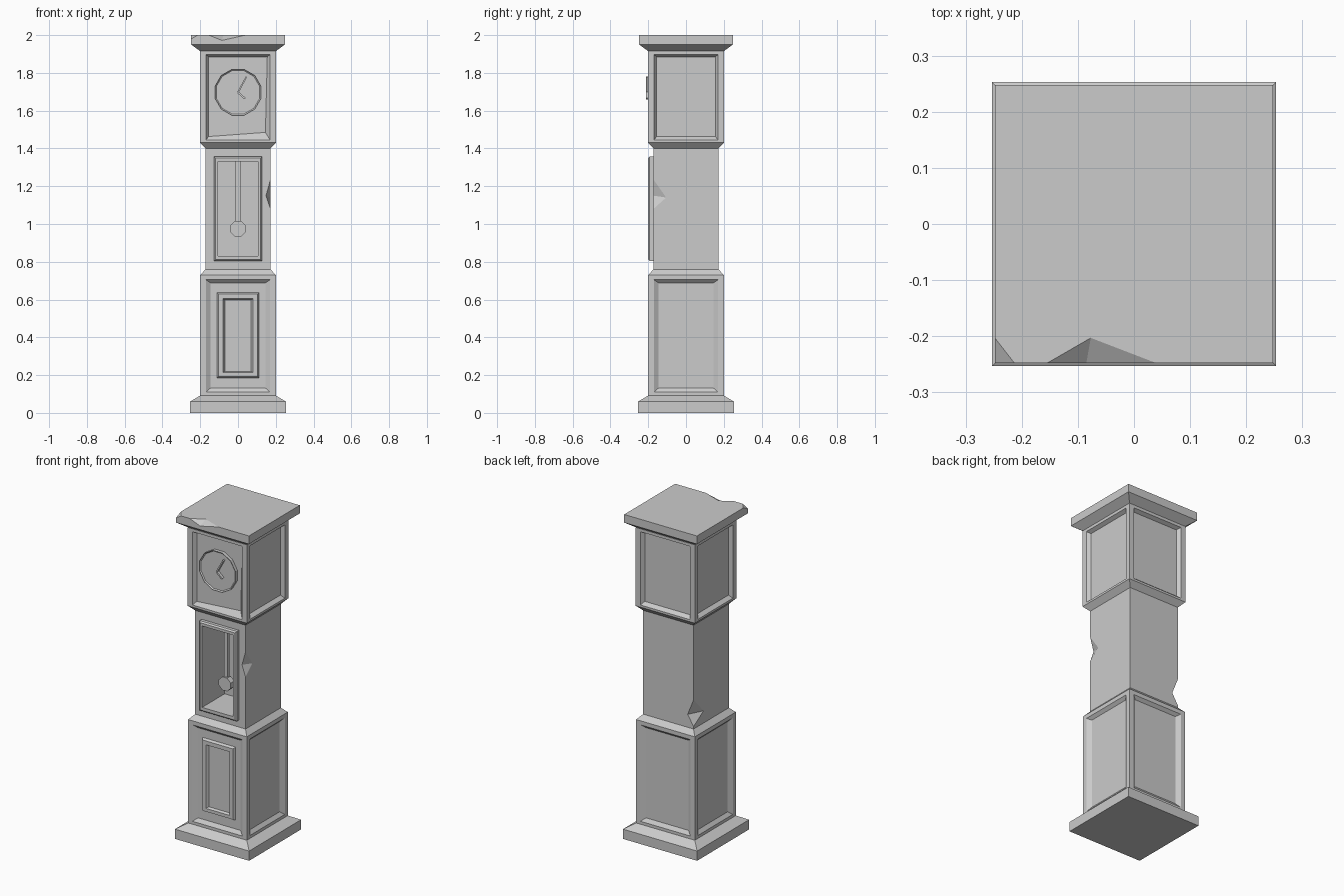
import bpy, bmesh, math
from mathutils import Vector

cube = bpy.data.objects.get("Cube")
if cube:
    bpy.data.objects.remove(cube, do_unlink=True)

GREY = (0.6, 0.6, 0.6, 1)
mat = bpy.data.materials.new("plain_grey")
mat.use_nodes = True
mat.diffuse_color = GREY
mat.node_tree.nodes["Principled BSDF"].inputs["Base Color"].default_value = GREY

FRONT, BACK = Vector((0, -1, 0)), Vector((0, 1, 0))
LEFT, RIGHT = Vector((1, 0, 0)), Vector((-1, 0, 0))
SIDES = (FRONT, LEFT, BACK, RIGHT)
UP = Vector((0, 0, 1))


def finish(bm, name):
    bmesh.ops.recalc_face_normals(bm, faces=bm.faces)
    mesh = bpy.data.meshes.new(name)
    bm.to_mesh(mesh)
    bm.free()
    obj = bpy.data.objects.new(name, mesh)
    mesh.materials.append(mat)
    bpy.context.collection.objects.link(obj)
    return obj


def square_loft(profile):
    """Square section swept through (half width, height) pairs."""
    bm = bmesh.new()
    rings = [[bm.verts.new((sx * w, sy * w, z)) for sx, sy in
              ((-1, -1), (1, -1), (1, 1), (-1, 1))] for w, z in profile]
    for a, b in zip(rings, rings[1:]):
        for i in range(4):
            j = (i + 1) % 4
            bm.faces.new((a[i], a[j], b[j], b[i]))
    bm.faces.new(rings[0][::-1])
    bm.faces.new(rings[-1])
    bm.normal_update()
    return bm


def tall_face(bm, side):
    """Largest face looking towards one side."""
    bm.normal_update()
    return max((f for f in bm.faces if f.normal.dot(side) > 0.9), key=lambda f: f.calc_area())


def step_panel(bm, face, side, steps):
    """Successive insets of one face: (half width, bottom, top, distance from axis)."""
    across = UP.cross(side)
    for half, low, high, dist in steps:
        mid = face.calc_center_median()
        signs = {v: ((v.co - mid).dot(across), v.co.z - mid.z) for v in face.verts}
        old = list(face.verts)
        new = [bm.verts.new(side * dist + across * math.copysign(half, signs[v][0])
                            + UP * (high if signs[v][1] > 0 else low)) for v in old]
        bm.faces.remove(face)
        for i in range(4):
            j = (i + 1) % 4
            bm.faces.new((old[i], old[j], new[j], new[i]))
        face = bm.faces.new(new)
    return face


def chip(obj, points, pivot):
    """Knock a tetrahedral chip out, enlarged about a point on the broken surface."""
    bm = bmesh.new()
    verts = [bm.verts.new(pivot + (Vector(p) - pivot) * 1.6) for p in points]
    for skip in range(4):
        bm.faces.new([v for i, v in enumerate(verts) if i != skip])
    cutter = finish(bm, "chip_cutter")
    cutter.hide_render = True
    mod = obj.modifiers.new("chip", "BOOLEAN")
    mod.object = cutter
    mod.solver = "EXACT"
    bpy.context.view_layer.objects.active = obj
    bpy.ops.object.modifier_apply(modifier=mod.name)
    bpy.data.objects.remove(cutter, do_unlink=True)


def edge_chip(obj, a, b, c, d):
    """Chip with its valley running from c to d."""
    chip(obj, (a, b, c, d), (Vector(c) + Vector(d)) / 2)


def prism(name, outline, y_back, y_front):
    """Outline in x and z, extruded forward."""
    bm = bmesh.new()
    face = bm.faces.new([bm.verts.new((x, y_back, z)) for x, z in outline])
    made = bmesh.ops.extrude_face_region(bm, geom=[face])["geom"]
    for v in made:
        if isinstance(v, bmesh.types.BMVert):
            v.co.y = y_front
    return finish(bm, name)


def circle(radius, z, count):
    return [(radius * math.cos(math.tau * (i + 0.5) / count),
             z + radius * math.sin(math.tau * (i + 0.5) / count)) for i in range(count)]


# Plinth
finish(square_loft([(0.253, 0), (0.253, 0.06), (0.2, 0.092)]), "plinth")

# Lower case, with a sunk panel on each side and a small framed panel in front
bm = square_loft([(0.2, 0.092), (0.2, 0.73), (0.172, 0.76)])
for side in SIDES:
    steps = [(0.17, 0.11, 0.705, 0.2), (0.145, 0.132, 0.688, 0.183)]
    if side is FRONT:
        steps += [(0.112, 0.185, 0.637, 0.183), (0.104, 0.193, 0.629, 0.198),
                  (0.08, 0.213, 0.605, 0.198), (0.07, 0.22, 0.597, 0.183)]
    step_panel(bm, tall_face(bm, side), side, steps)
finish(bm, "lower_case")

# Trunk, with a raised door frame and a hollow for the pendulum
bm = square_loft([(0.172, 0.76), (0.172, 1.4)])
step_panel(bm, tall_face(bm, FRONT), FRONT,
           [(0.127, 0.803, 1.357, 0.172), (0.127, 0.803, 1.357, 0.192),
            (0.119, 0.811, 1.349, 0.2), (0.105, 0.83, 1.332, 0.2),
            (0.105, 0.83, 1.332, -0.02)])
trunk = finish(bm, "trunk")
edge_chip(trunk, (0.172, -0.172, 1.235), (0.172, -0.172, 1.08),
          (0.172, -0.105, 1.14), (0.148, -0.172, 1.15))
edge_chip(trunk, (-0.172, 0.172, 0.94), (-0.172, 0.172, 0.775),
          (-0.172, 0.075, 0.835), (-0.132, 0.172, 0.84))

# Hood, with a sunk panel on each side; the front panel is slightly crooked
bm = square_loft([(0.172, 1.4), (0.202, 1.432), (0.202, 1.915)])
for side in SIDES:
    face = step_panel(bm, tall_face(bm, side), side,
                      [(0.17, 1.445, 1.897, 0.202), (0.155, 1.463, 1.885, 0.18)])
    if side is FRONT:
        corner = max(face.verts, key=lambda v: v.co.x - v.co.z)
        corner.co += Vector((-0.01, 0, 0.022))
finish(bm, "hood")

# Cornice, with broken front edge and corner
w = 0.248
cornice = finish(square_loft([(0.2, 1.915), (w, 1.95), (w, 2)]), "cornice")
edge_chip(cornice, (-0.155, -w, 2), (0.04, -w, 2), (-0.077, -0.203, 2), (-0.085, -w, 1.972))
broken = [Vector(p) for p in ((-w, -0.203, 2), (-0.213, -w, 2), (-w, -w, 1.98))]
chip(cornice, broken + [(-w, -w, 2)], sum(broken, Vector()) / 3)

# Dial with a narrow chamfered rim
dial = prism("dial", circle(0.126, 1.697, 12), -0.17, -0.2)
bm = bmesh.new()
bm.from_mesh(dial.data)
bm.normal_update()
face = tall_face(bm, FRONT)
bmesh.ops.inset_individual(bm, faces=[face], thickness=0.007, depth=-0.006)
bm.to_mesh(dial.data)
bm.free()


# Hands
def hand(name, x, z, half):
    tip, pin = Vector((x, z)), Vector((0, 1.697))
    n = (tip - pin).normalized()
    n = Vector((-n.y, n.x)) * half
    prism(name, [pin - n, tip - n, tip + n, pin + n], -0.19, -0.211)


hand("minute_hand", 0.045, 1.78, 0.004)
hand("hour_hand", 0.037, 1.664, 0.005)

# Pendulum
prism("pendulum_rod", [(-0.012, 1.0), (0.012, 1.0), (0.012, 1.332), (-0.012, 1.332)], -0.1, -0.12)
prism("pendulum_bob", circle(0.044, 0.975, 8), -0.095, -0.13)
